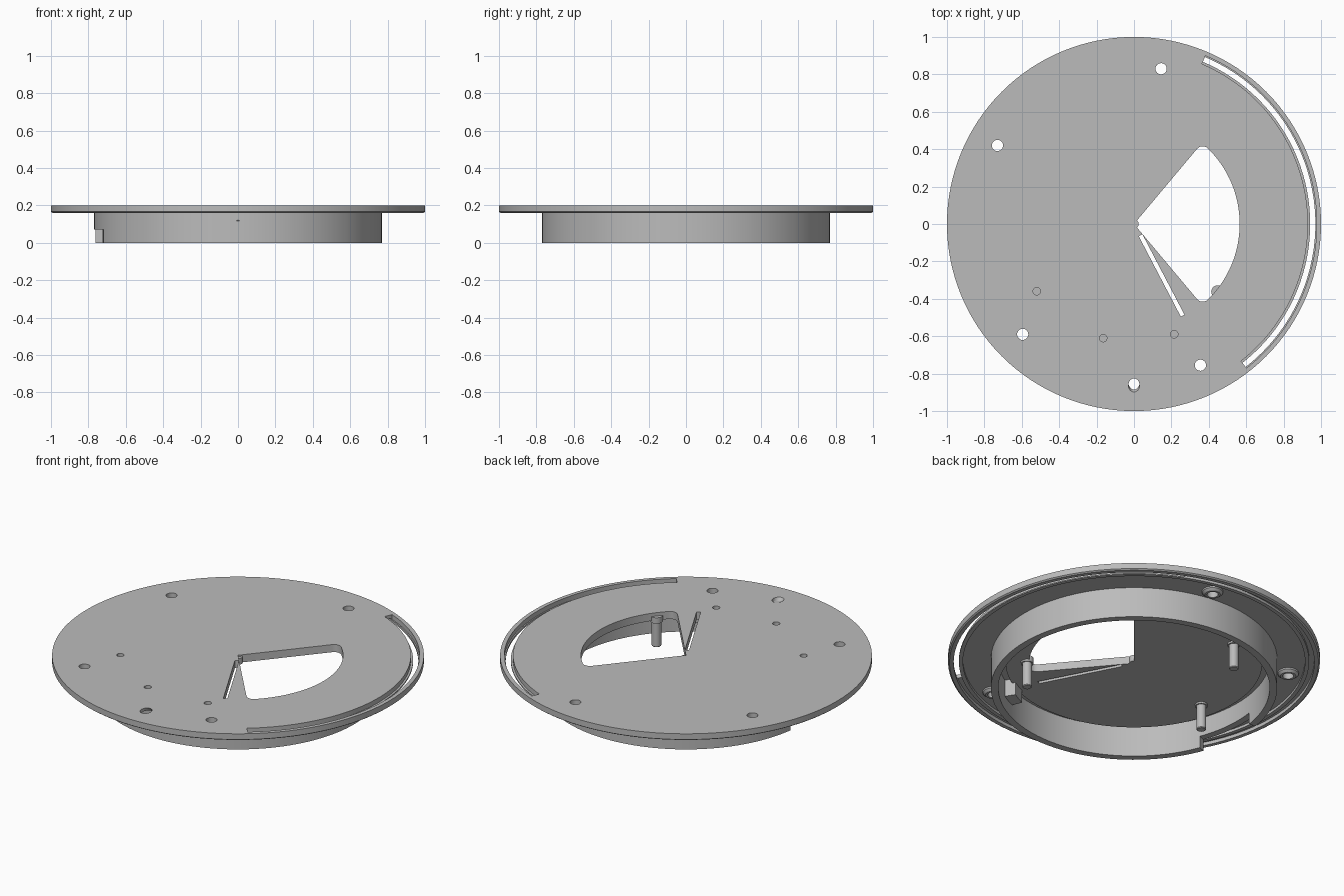
import bpy, bmesh, math
from math import sin, cos, radians
from mathutils import Matrix, Vector

if "Cube" in bpy.data.objects:
    bpy.data.objects.remove(bpy.data.objects["Cube"], do_unlink=True)

grey = bpy.data.materials.new("plain_grey")
grey.use_nodes = True
grey.diffuse_color = (0.5, 0.5, 0.5, 1)
grey.node_tree.nodes["Principled BSDF"].inputs["Base Color"].default_value = (0.5, 0.5, 0.5, 1)


def polar(r, degrees):
    return (r * cos(radians(degrees)), r * sin(radians(degrees)))


def finish(name, bm):
    bmesh.ops.recalc_face_normals(bm, faces=bm.faces)
    mesh = bpy.data.meshes.new(name)
    bm.to_mesh(mesh)
    bm.free()
    mesh.materials.append(grey)
    ob = bpy.data.objects.new(name, mesh)
    bpy.context.collection.objects.link(ob)
    return ob


def smooth(ob):
    bpy.ops.object.select_all(action='DESELECT')
    ob.select_set(True)
    bpy.context.view_layer.objects.active = ob
    bpy.ops.object.shade_smooth_by_angle(angle=radians(30))


def lathe(name, profile, steps, location=(0, 0, 0)):
    bm = bmesh.new()
    verts = [bm.verts.new((r, 0, z)) for r, z in profile]
    edges = [bm.edges.new((a, b)) for a, b in zip(verts, verts[1:])]
    if profile[0][0] > 0:
        edges.append(bm.edges.new((verts[-1], verts[0])))
    bmesh.ops.spin(bm, geom=verts + edges, axis=(0, 0, 1), cent=(0, 0, 0),
                   angle=2 * math.pi, steps=steps)
    bmesh.ops.remove_doubles(bm, verts=bm.verts, dist=0.0001)
    ob = finish(name, bm)
    ob.location = location
    return ob


def prism(bm, outline, z0, z1):
    face = bm.faces.new([bm.verts.new((x, y, z0)) for x, y in outline])
    top = bmesh.ops.extrude_face_region(bm, geom=[face])["geom"]
    bmesh.ops.translate(bm, vec=(0, 0, z1 - z0),
                        verts=[g for g in top if isinstance(g, bmesh.types.BMVert)])


def drill(bm, x, y, r, z0, z1, tilt=0):
    place = Matrix.Translation((x, y, (z0 + z1) / 2)) @ Matrix.Rotation(tilt, 4, 'X')
    bmesh.ops.create_cone(bm, cap_ends=True, segments=24, radius1=r, radius2=r,
                          depth=z1 - z0, matrix=place)


def arc_band(r0, r1, a0, a1, n):
    angles = [a0 + (a1 - a0) * i / n for i in range(n + 1)]
    return [polar(r0, a) for a in angles] + [polar(r1, a) for a in reversed(angles)]


# Round plate with rim lip, light ridge and deep collar ring
plate = lathe("round_plate", [
    (0, .2), (1, .2), (1, .166), (.992, .16), (.97, .16), (.97, .18),
    (.942, .18), (.942, .165), (.92, .165), (.92, .18), (.77, .18),
    (.77, 0), (.73, 0), (.73, .18), (.69, .18), (.69, .155), (0, .155)], 128)

# Openings
cut = bmesh.new()
half, radius, fillet = 50, .565, .04
inner = radius - fillet
swing = half - math.degrees(math.asin(fillet / inner))
upper = []
for i in range(7):
    c, p = Vector(polar(inner, swing)), Vector(polar(fillet, half + 90 - (half + 90 - swing) * i / 6))
    upper.append(tuple(c + p))
arc = [polar(radius, swing - 2 * swing * i / 32) for i in range(1, 32)]
lower = [(x, -y) for x, y in reversed(upper)]
prism(cut, [(0, 0)] + upper + arc + lower, .1, .3)

# Long curved slot near the rim, and notch in the collar
prism(cut, arc_band(.93, .977, -52, 67, 60), .172, .3)
prism(cut, arc_band(.7, .8, 172, 201, 16), -.1, .07)

# Straight narrow slot
a, b = Vector((.035, -.06)), Vector((.26, -.49))
side = (b - a).orthogonal().normalized() * .011
prism(cut, [a + side, b + side, b - side, a - side], .1, .3)

# Screw holes, blind holes and one tilted hole
screws = [(.145, .83), (-.73, .42), (-.595, -.59), (.355, -.755)]
for x, y in screws:
    drill(cut, x, y, .03, .1, .3)
for x, y in [(-.52, -.36), (-.165, -.61), (.215, -.59)]:
    drill(cut, x, y, .02, .175, .3)
drill(cut, 0, -.855, .03, .08, .3, radians(35))

cutter = finish("opening_cutter", cut)
cutter.hide_render = True
mod = plate.modifiers.new("openings", 'BOOLEAN')
mod.object, mod.operation, mod.solver = cutter, 'DIFFERENCE', 'EXACT'
bpy.context.view_layer.objects.active = plate
bpy.ops.object.modifier_apply(modifier=mod.name)
bpy.data.objects.remove(cutter, do_unlink=True)
smooth(plate)

# Hub at the window's tip
smooth(lathe("pivot_hub", [(0, .155), (.025, .155), (.025, .192), (0, .192)], 24))

# Bosses around the screw holes
for i, (x, y) in enumerate(screws):
    smooth(lathe(f"screw_boss_{i + 1}", [(.03, .182), (.058, .182), (.056, .172),
                                         (.042, .16), (.03, .16)], 24, (x, y, 0)))

# Support posts under the plate
for i, angle in enumerate((119, 191, -39)):
    x, y = polar(.575, angle)
    smooth(lathe(f"support_post_{i + 1}", [(0, .18), (.034, .18), (.034, .145), (.026, .145),
                                           (.026, .004), (.022, 0), (0, 0)], 24, (x, y, 0)))

# Small stop block inside the collar
bm = bmesh.new()
prism(bm, arc_band(.67, .74, -66, -58, 4), .08, .182)
finish("stop_block", bm)
